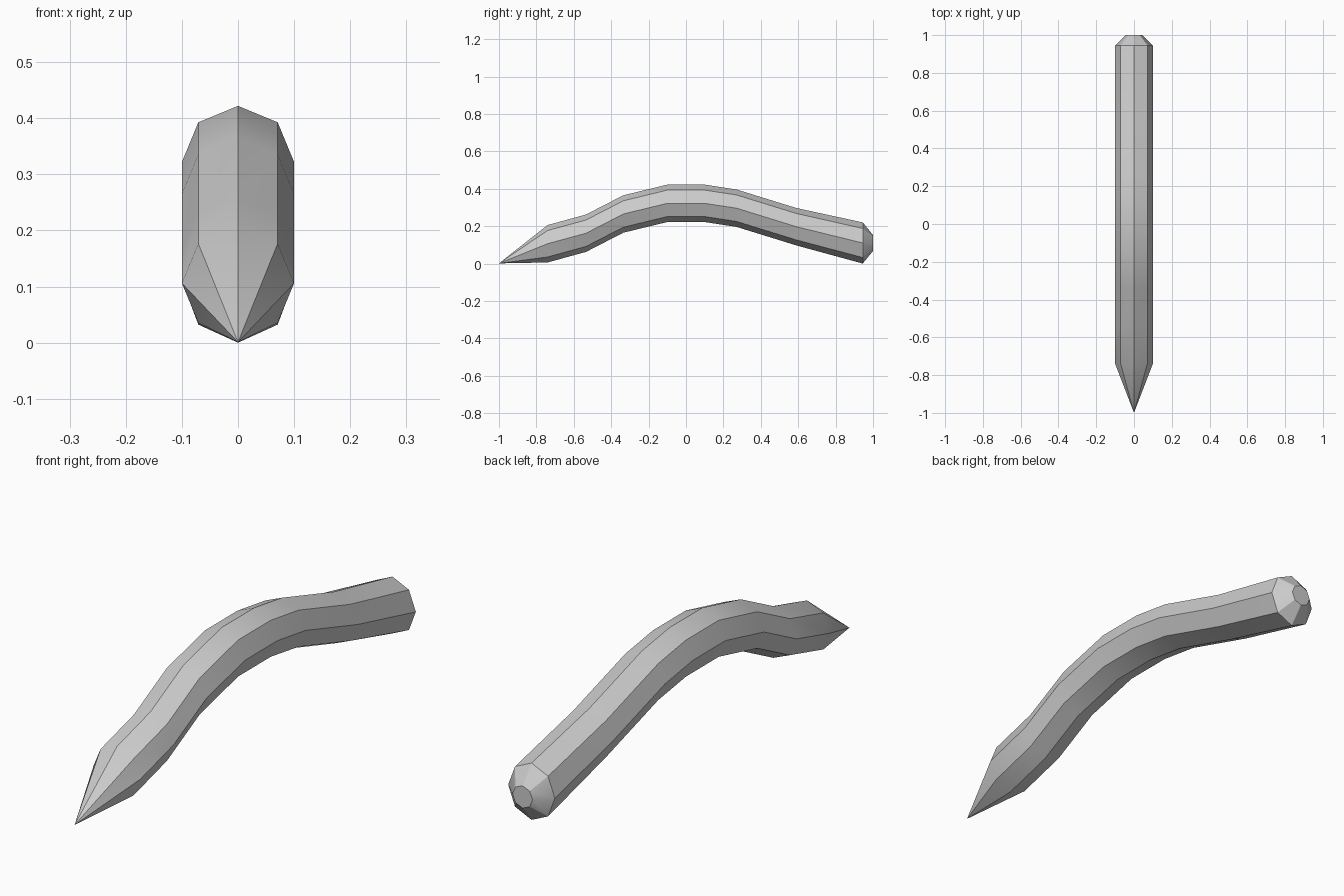
import bpy
import bmesh
import math

cube = bpy.data.objects.get("Cube")
if cube:
    bpy.data.objects.remove(cube, do_unlink=True)

# One plain grey material
grey = bpy.data.materials.new("light grey")
grey.use_nodes = True
colour = (0.6, 0.6, 0.6, 1.0)
grey.diffuse_color = colour
grey.node_tree.nodes["Principled BSDF"].inputs["Base Color"].default_value = colour

SIDES = 8
TIP = (0.0, -1.0, 0.003)
# Stations along the arch: y, centre z, half width, half height
STATIONS = [
    (-0.74, 0.108, 0.1, 0.1),
    (-0.535, 0.164, 0.1, 0.1),
    (-0.335, 0.267, 0.1, 0.1),
    (-0.10, 0.324, 0.1, 0.1),
    (0.10, 0.324, 0.1, 0.1),
    (0.27, 0.298, 0.1, 0.1),
    (0.59, 0.199, 0.1, 0.1),
    (0.945, 0.112, 0.1, 0.11),
    (1.0, 0.112, 0.043, 0.043),
]


def ring(bm, y, z, half_width, half_height):
    """Eight-sided section with a corner pointing straight up."""
    return [bm.verts.new((half_width * math.sin(a), y, z + half_height * math.cos(a)))
            for a in (math.tau * i / SIDES for i in range(SIDES))]


bm = bmesh.new()
rings = [ring(bm, *s) for s in STATIONS]
tip = bm.verts.new(TIP)

# Pointed front end
for i in range(SIDES):
    bm.faces.new((tip, rings[0][i], rings[0][(i + 1) % SIDES]))

# Arched body and chamfered rear
for a, b in zip(rings, rings[1:]):
    for i in range(SIDES):
        j = (i + 1) % SIDES
        bm.faces.new((a[i], b[i], b[j], a[j]))

# Flat rear end
bm.faces.new(rings[-1])
bmesh.ops.recalc_face_normals(bm, faces=bm.faces)
lowest = min(v.co.z for v in bm.verts)
bmesh.ops.translate(bm, verts=bm.verts, vec=(0, 0, -lowest))

mesh = bpy.data.meshes.new("curved_spike")
bm.to_mesh(mesh)
bm.free()
mesh.materials.append(grey)
spike = bpy.data.objects.new("curved_spike", mesh)
bpy.context.collection.objects.link(spike)

# Smooth along the length, crisp along the eight edges
for o in bpy.context.selected_objects:
    o.select_set(False)
spike.select_set(True)
bpy.context.view_layer.objects.active = spike
bpy.ops.object.shade_smooth_by_angle(angle=math.radians(30))
